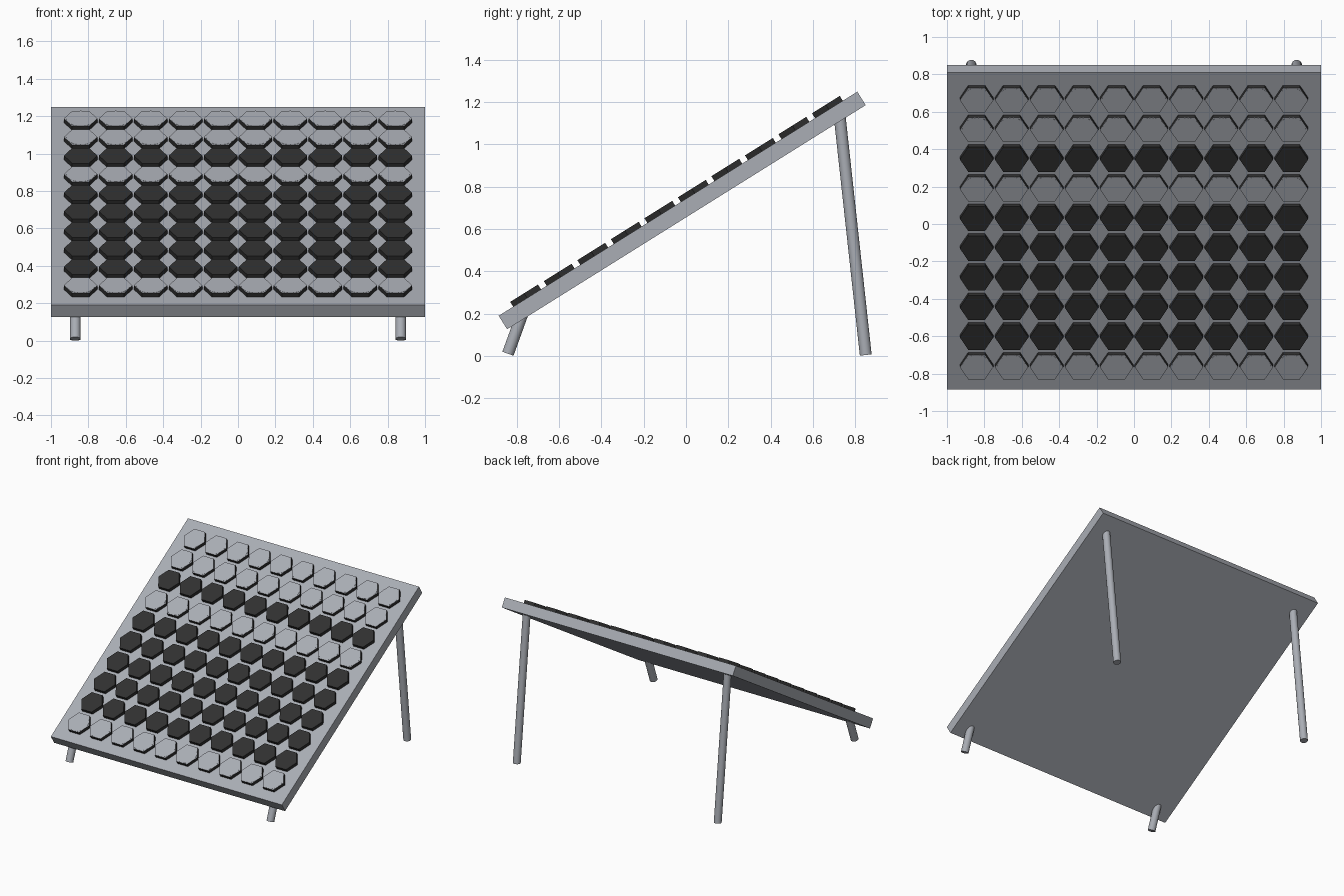
import bpy, bmesh, math
from mathutils import Vector, Matrix

cube = bpy.data.objects.get("Cube")
if cube:
    bpy.data.objects.remove(cube)


def material(name, rgb):
    mat = bpy.data.materials.new(name)
    mat.use_nodes = True
    mat.diffuse_color = (*rgb, 1)
    mat.node_tree.nodes["Principled BSDF"].inputs["Base Color"].default_value = (*rgb, 1)
    return mat


GREY = material("metal grey", (0.40, 0.42, 0.46))
BLACK = material("tile black", (0.03, 0.03, 0.03))

# Tilted frame shared by the board and everything on it
TILT = math.radians(32)
BOARD = Matrix.Translation((0, -0.018, 0.6875)) @ Matrix.Rotation(TILT, 4, "X")
THICK, PITCH, COUNT = 0.075, 0.187, 10
TILE_R, TILE_H = 0.0895, 0.026
CAPPED_ROWS = {0, 6, 8, 9}


def finish(name, bm, mats, matrix=Matrix()):
    mesh = bpy.data.meshes.new(name)
    bm.to_mesh(mesh)
    bm.free()
    for mat in mats:
        mesh.materials.append(mat)
    obj = bpy.data.objects.new(name, mesh)
    obj.matrix_world = matrix
    bpy.context.collection.objects.link(obj)
    return obj


def prism(bm, sides, radius, height, centre, spin=0):
    place = Matrix.Translation(centre) @ Matrix.Rotation(spin, 4, "Z")
    bmesh.ops.create_cone(bm, cap_ends=True, segments=sides, radius1=radius,
                          radius2=radius, depth=height, matrix=place)


# Board
bm = bmesh.new()
bmesh.ops.create_cube(bm, size=1, matrix=Matrix.Diagonal((2, 2, THICK, 1)))
finish("board", bm, [GREY], BOARD)

# Rows of hexagonal tiles, some with round grey caps
for row in range(COUNT):
    y = (row - (COUNT - 1) / 2) * PITCH
    tiles, caps = bmesh.new(), bmesh.new()
    for col in range(COUNT):
        x = (col - (COUNT - 1) / 2) * PITCH
        prism(tiles, 6, TILE_R, TILE_H, (x, y, (THICK + TILE_H) / 2), math.pi / 6)
        prism(caps, 32, TILE_R * 0.866, 0.002, (x, y, THICK / 2 + TILE_H))
    if row in CAPPED_ROWS:
        for face in tiles.faces:
            face.material_index = int(face.normal.z > 0.5)
        finish(f"round_cap_row_{row + 1}", caps, [GREY], BOARD)
    else:
        caps.free()
    finish(f"hex_tile_row_{row + 1}", tiles, [BLACK, GREY], BOARD)


# Legs
def leg(name, foot, top):
    foot, top = Vector(foot), Vector(top)
    axis = top - foot
    bm = bmesh.new()
    prism(bm, 24, 0.028, axis.length, (0, 0, 0))
    turn = axis.to_track_quat("Z", "Y").to_matrix().to_4x4()
    obj = finish(name, bm, [GREY], Matrix.Translation((foot + top) / 2) @ turn)
    bpy.context.view_layer.objects.active = obj
    obj.select_set(True)
    bpy.ops.object.shade_smooth_by_angle()
    obj.select_set(False)


for side, x in (("left", 0.87), ("right", -0.87)):
    leg(f"front_leg_{side}", (x, -0.842, 0.010), (x, -0.775, 0.195))
    leg(f"back_leg_{side}", (x, 0.850, 0.004), (x, 0.727, 1.13))
